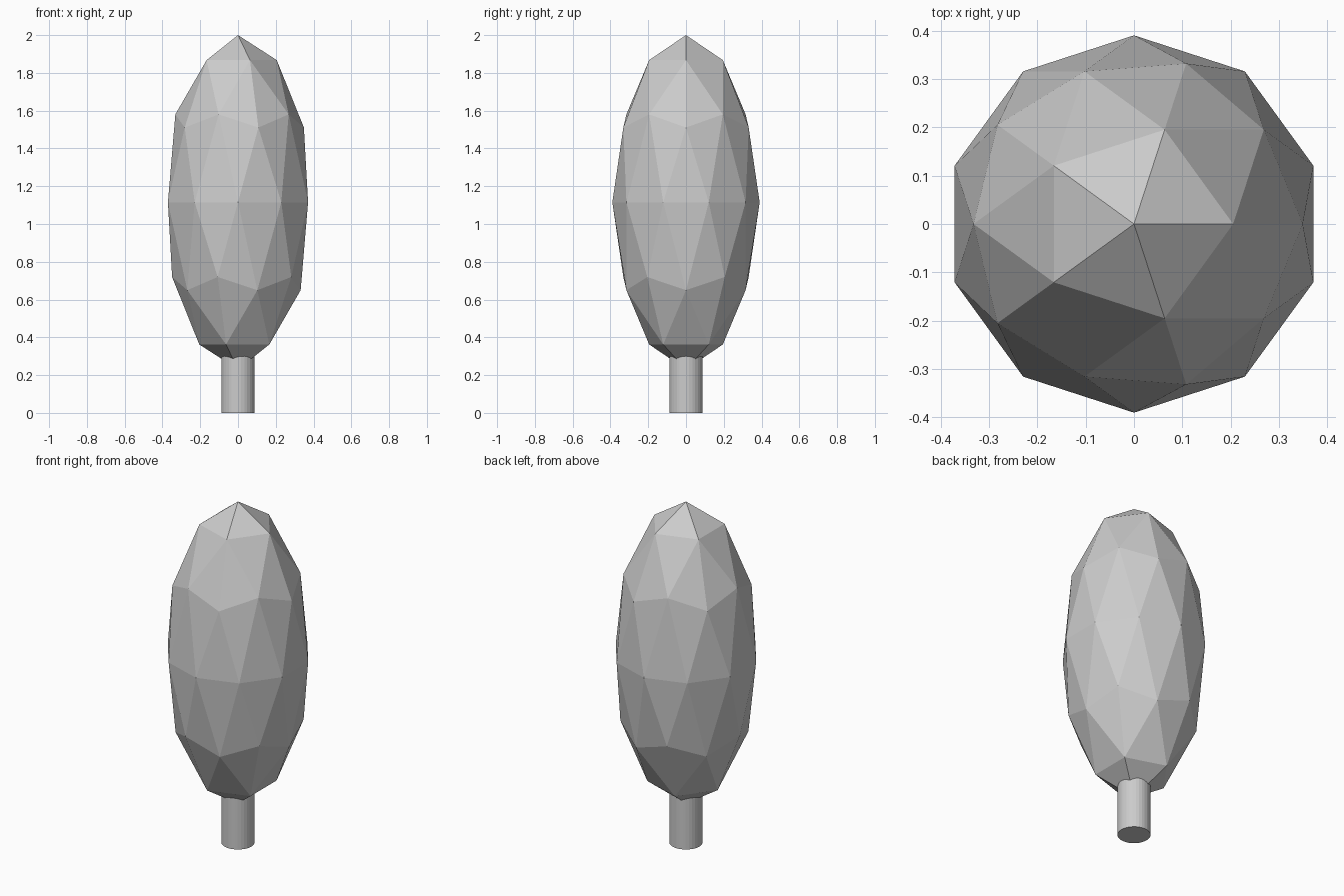
import bpy

cube = bpy.data.objects.get("Cube")
if cube:
    bpy.data.objects.remove(cube, do_unlink=True)

# Single plain grey for the whole tree
grey = bpy.data.materials.new("plain_grey")
grey.use_nodes = True
colour = (0.6, 0.6, 0.6, 1.0)
grey.diffuse_color = colour
grey.node_tree.nodes["Principled BSDF"].inputs["Base Color"].default_value = colour


def finish(name):
    obj = bpy.context.object
    obj.name = name
    obj.data.name = name
    obj.data.materials.append(grey)
    return obj


# Crown: a faceted ball stretched upwards
CROWN_RADIUS, CROWN_HALF_HEIGHT, TOP = 0.39, 0.885, 2.0
bpy.ops.mesh.primitive_ico_sphere_add(
    subdivisions=2, radius=1, location=(0, 0, TOP - CROWN_HALF_HEIGHT))
crown = finish("crown")
crown.scale = (CROWN_RADIUS, CROWN_RADIUS, CROWN_HALF_HEIGHT)
bpy.ops.object.transform_apply(location=False, rotation=False, scale=True)
bpy.ops.object.shade_flat()

# Trunk: a plain post that ends inside the crown
TRUNK_HEIGHT = 0.4
bpy.ops.mesh.primitive_cylinder_add(
    vertices=32, radius=0.088, depth=TRUNK_HEIGHT, location=(0, 0, TRUNK_HEIGHT / 2))
finish("trunk")
bpy.ops.object.shade_flat()
